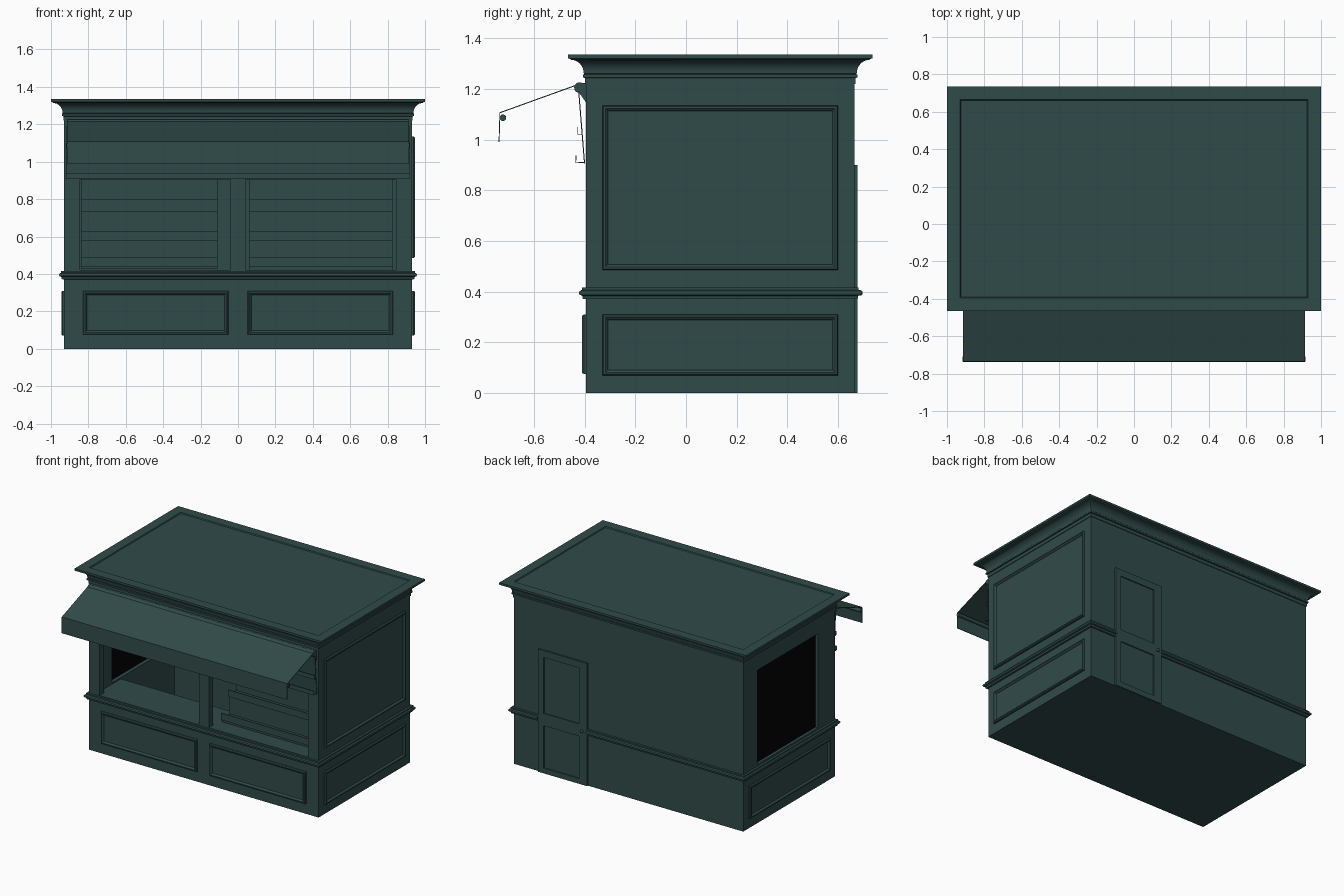
import bpy, bmesh, math
from mathutils import Matrix, Vector

if "Cube" in bpy.data.objects:
    bpy.data.objects.remove(bpy.data.objects["Cube"])


def material(name, rgb):
    m = bpy.data.materials.new(name)
    m.diffuse_color = (*rgb, 1)
    m.use_nodes = True
    m.node_tree.nodes["Principled BSDF"].inputs["Base Color"].default_value = m.diffuse_color
    return m


TEAL = material("dark teal paint", (0.030, 0.070, 0.068))
BLACK = material("black panel", (0.001, 0.001, 0.001))
X, YF, YB = 0.93, -0.395, 0.665          # body walls


def finish(name, bm, mat=TEAL, smooth=False):
    bmesh.ops.recalc_face_normals(bm, faces=bm.faces)
    me = bpy.data.meshes.new(name)
    bm.to_mesh(me)
    bm.free()
    me.materials.append(mat)
    ob = bpy.data.objects.new(name, me)
    bpy.context.collection.objects.link(ob)
    if smooth:
        bpy.ops.object.select_all(action='DESELECT')
        ob.select_set(True)
        bpy.context.view_layer.objects.active = ob
        bpy.ops.object.shade_smooth_by_angle(angle=math.radians(35))
    return ob


def box(name, x0, x1, y0, y1, z0, z1, mat=TEAL):
    bm = bmesh.new()
    bmesh.ops.create_cube(bm, size=1)
    for v in bm.verts:
        v.co = ((x0, x1)[v.co.x > 0], (y0, y1)[v.co.y > 0], (z0, z1)[v.co.z > 0])
    return finish(name, bm, mat)


def cut(ob, *dims):
    """Cut a box-shaped hole, then remove the cutter."""
    c = box("cutter", *dims)
    c.hide_render = True
    mod = ob.modifiers.new("cut", 'BOOLEAN')
    mod.object, mod.operation, mod.solver = c, 'DIFFERENCE', 'EXACT'
    dg = bpy.context.evaluated_depsgraph_get()
    me = bpy.data.meshes.new_from_object(ob.evaluated_get(dg))
    ob.modifiers.clear()
    ob.data = me
    bpy.data.objects.remove(c)


def loft(name, x0, x1, y0, y1, profile, matrix=Matrix(), smooth=False):
    """Stack rectangles grown by d at height h, capped at both ends."""
    bm = bmesh.new()
    rings = [[bm.verts.new(p) for p in ((x0 - d, y0 - d, h), (x1 + d, y0 - d, h),
                                        (x1 + d, y1 + d, h), (x0 - d, y1 + d, h))]
             for d, h in profile]
    for a, b in zip(rings, rings[1:]):
        for i in range(4):
            j = (i + 1) % 4
            bm.faces.new((a[i], a[j], b[j], b[i]))
    bm.faces.new(rings[0])
    bm.faces.new(rings[-1])
    bm.transform(matrix)
    return finish(name, bm, smooth=smooth)


def extrude_x(name, pts, x0, x1, smooth=False):
    """Extrude a closed (y, z) outline along x."""
    bm = bmesh.new()
    f = bm.faces.new([bm.verts.new((x0, y, z)) for y, z in pts])
    r = bmesh.ops.extrude_face_region(bm, geom=[f])
    vs = [g for g in r["geom"] if isinstance(g, bmesh.types.BMVert)]
    bmesh.ops.translate(bm, verts=vs, vec=(x1 - x0, 0, 0))
    return finish(name, bm, smooth=smooth)


def sheet(name, pts, x0, x1, t=0.004):
    """Thin bent sheet following an open (y, z) line."""
    def off(i):
        a, b = Vector(pts[max(i - 1, 0)]), Vector(pts[min(i + 1, len(pts) - 1)])
        d = (b - a).normalized()
        return (pts[i][0] - d.y * t, pts[i][1] + d.x * t)
    back = [off(i) for i in reversed(range(len(pts)))]
    return extrude_x(name, list(pts) + back, x0, x1)


def circle(y, z, r, n=20):
    return [(y + r * math.cos(2 * math.pi * i / n), z + r * math.sin(2 * math.pi * i / n))
            for i in range(n)]


def frame(u, v, w, origin):
    m = Matrix((u, v, w)).transposed().to_4x4()
    m.translation = origin
    return m


FRONT = frame((1, 0, 0), (0, 0, 1), (0, -1, 0), (0, YF, 0))
RIGHT = frame((0, 1, 0), (0, 0, 1), (1, 0, 0), (X, 0, 0))
LEFT = frame((0, 1, 0), (0, 0, 1), (-1, 0, 0), (-X, 0, 0))

# hollow body with two serving windows and an opening on the left
body = box("kiosk_body", -X, X, YF, YB, 0, 1.25)
cut(body, -0.88, 0.88, -0.345, 0.52, 0.03, 1.22)
for x0, x1 in ((-0.845, -0.04), (0.04, 0.845)):
    cut(body, x0, x1, YF - 0.1, -0.30, 0.42, 1.13)
cut(body, -1.1, -0.86, -0.20, 0.50, 0.43, 1.12)
box("left_black_panel", -0.909, -0.905, -0.22, 0.519, 0.42, 1.13, BLACK)

# cornice and roof with a shallow recessed top
cornice = [(-0.02, 1.215), (0.004, 1.22), (0.004, 1.243), (0.012, 1.245), (0.012, 1.256),
           (0.006, 1.258)]
cornice += [(0.008 + 0.05 * (1 - math.cos(a)), 1.26 + 0.054 * math.sin(a))
            for a in [math.pi / 2 * i / 8 for i in range(9)]]
cornice += [(0.062, 1.318), (0.07, 1.320), (0.07, 1.335), (0.0, 1.335), (-0.004, 1.328)]
loft("roof_cornice", -X, X, YF, YB, cornice, smooth=True)

# waist moulding, running round the walls from one door edge to the other
DX0, DX1 = 0.33, 0.725
trim = [(-0.01, 0.37), (0.012, 0.372), (0.014, 0.384), (0.025, 0.388), (0.027, 0.395),
        (0.025, 0.402), (0.016, 0.407), (0.016, 0.416), (-0.01, 0.416)]
bm = bmesh.new()
rings = []
for x, y, sx, sy in ((DX0, YB, 0, 1), (-X, YB, -1, 1), (-X, YF, -1, -1),
                     (X, YF, 1, -1), (X, YB, 1, 1), (DX1, YB, 0, 1)):
    rings.append([bm.verts.new((x + sx * d, y + sy * d, z)) for d, z in trim])
for a, b in zip(rings, rings[1:]):
    for i in range(len(trim)):
        j = (i + 1) % len(trim)
        bm.faces.new((a[i], a[j], b[j], b[i]))
bm.faces.new(rings[0])
bm.faces.new(rings[-1])
finish("waist_moulding", bm)

# framed wall panels
moulding = [(0, -0.004), (0, 0.008), (-0.005, 0.015), (-0.012, 0.015), (-0.018, 0.010),
            (-0.022, 0.003)]
loft("front_panel_left", -0.83, -0.05, 0.075, 0.31, moulding, FRONT)
loft("front_panel_right", 0.05, 0.83, 0.075, 0.31, moulding, FRONT)
loft("left_lower_panel", -0.33, 0.60, 0.07, 0.31, moulding, LEFT)
loft("right_lower_panel", -0.33, 0.60, 0.07, 0.31, moulding, RIGHT)
loft("right_upper_panel", -0.33, 0.60, 0.485, 1.135, moulding, RIGHT)

# back door with two sunk panels and a knob
door = box("back_door", DX0, DX1, YB - 0.01, YB + 0.012, 0.001, 0.90)
for z0, z1 in ((0.04, 0.35), (0.44, 0.85)):
    cut(door, 0.395, 0.68, YB + 0.004, YB + 0.1, z0, z1)
bm = bmesh.new()
bmesh.ops.create_uvsphere(bm, u_segments=12, v_segments=8, radius=0.011)
bmesh.ops.translate(bm, verts=bm.verts, vec=(0.365, YB + 0.021, 0.395))
finish("door_knob", bm, smooth=True)

# counter inside the windows
box("counter", -0.879, 0.879, -0.346, -0.10, 0.39, 0.42)


def rack(name, x0, x1, y0, step, bottom):
    """Tiered display rack with a lip on every shelf."""
    pts = [(y0, bottom)]
    for i, (lo, hi) in enumerate(((0.44, 0.49), (0.58, 0.63), (0.73, 0.80))):
        y = y0 + step * i
        pts += [(y, lo), (y - 0.012, lo), (y - 0.012, hi), (y - 0.006, hi),
                (y - 0.006, lo + 0.01), (y + step, lo + 0.01)]
    pts += [(y0 + 3 * step, 0.95), (y0 + 3 * step + 0.01, 0.95),
            (y0 + 3 * step + 0.01, bottom)]
    extrude_x(name, pts, x0, x1)


rack("right_display_rack", 0.06, 0.83, -0.27, 0.08, 0.421)
rack("left_display_rack", -0.84, -0.11, 0.35, 0.05, 0.43)

# awning: roller, bracket, sloping sheet with valance, front bar
W = 0.914
extrude_x("awning_roller", circle(-0.42, 1.205, 0.021), -W, W, True)
extrude_x("awning_bracket", [(-0.39, 1.14), (-0.39, 1.225), (-0.41, 1.222), (-0.425, 1.19)],
          -W, W)
sheet("awning_sheet", [(-0.425, 1.215), (-0.733, 1.104), (-0.735, 0.99)], -W, W, -0.004)
extrude_x("awning_front_bar", circle(-0.722, 1.086, 0.013), -0.918, 0.918, True)

# sloping display board above the windows with two ledges
sheet("display_board", [(-0.425, 1.19), (-0.402, 0.905)], -0.92, 0.92)
sheet("upper_ledge", [(-0.428, 1.05), (-0.428, 1.02), (-0.41, 1.02)], -0.92, 0.92, 0.003)
sheet("lower_ledge", [(-0.435, 0.938), (-0.435, 0.908), (-0.40, 0.908)], -0.92, 0.92, 0.003)
